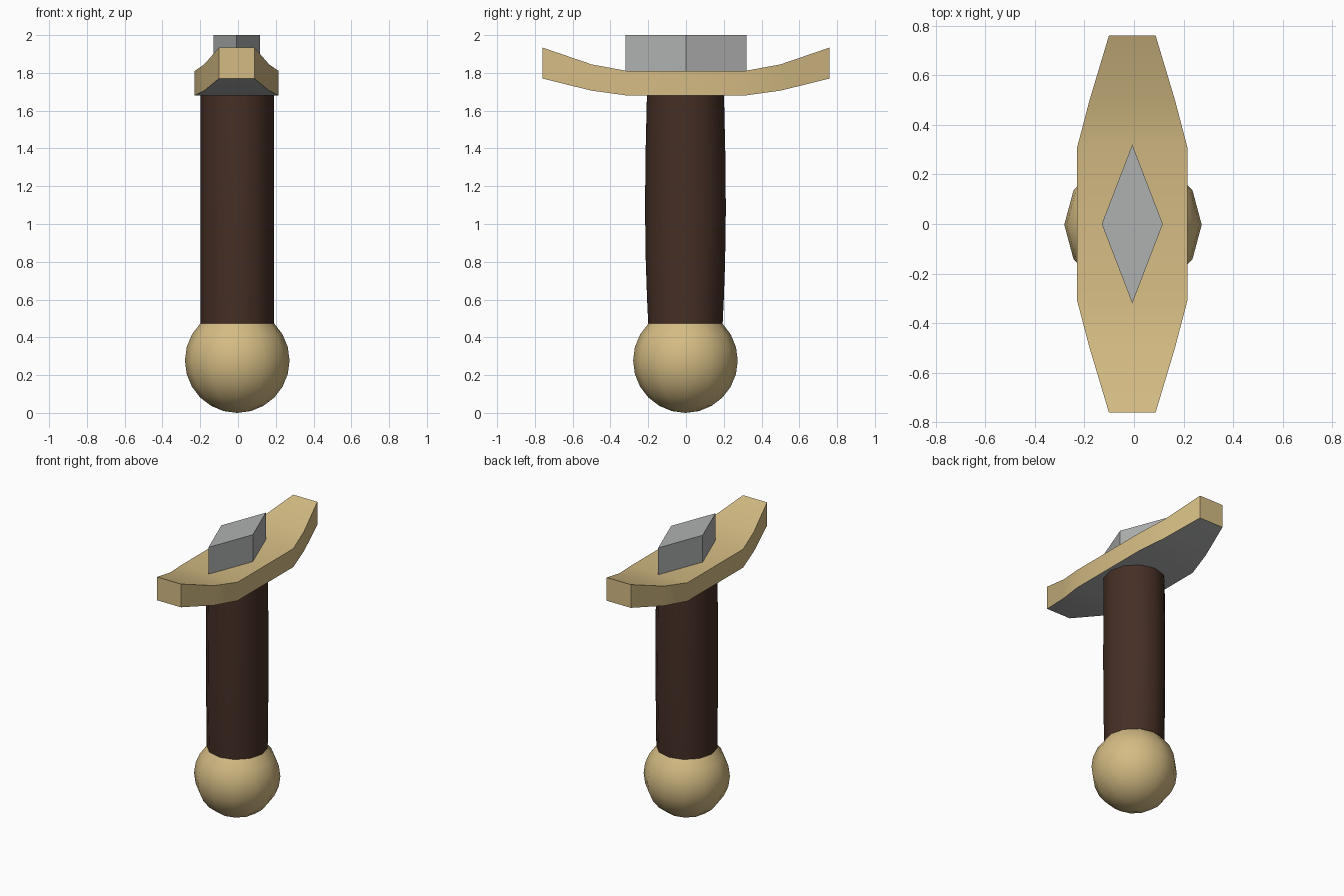
import bpy, bmesh, math

if "Cube" in bpy.data.objects:
    bpy.data.objects.remove(bpy.data.objects["Cube"])

CX = -0.004  # the hilt sits a hair left of centre


def material(name, rgb):
    m = bpy.data.materials.new(name)
    m.diffuse_color = (*rgb, 1.0)
    m.use_nodes = True
    m.node_tree.nodes["Principled BSDF"].inputs["Base Color"].default_value = m.diffuse_color
    return m


gold = material("pale gold", (0.66, 0.50, 0.23))
steel = material("steel grey", (0.43, 0.44, 0.435))
leather = material("dark brown leather", (0.060, 0.028, 0.019))


def loft(name, rings, mats, cap_start=True, cap_end=True, smooth=True):
    """Skin a list of equal-length vertex rings."""
    bm = bmesh.new()
    loops = [[bm.verts.new(p) for p in ring] for ring in rings]
    n = len(loops[0])
    for a, b in zip(loops, loops[1:]):
        for i in range(n):
            j = (i + 1) % n
            bm.faces.new((a[i], a[j], b[j], b[i]))
    if cap_start:
        bm.faces.new(loops[0][::-1])
    if cap_end:
        bm.faces.new(loops[-1])
    bmesh.ops.remove_doubles(bm, verts=bm.verts, dist=1e-5)
    bmesh.ops.recalc_face_normals(bm, faces=bm.faces)
    me = bpy.data.meshes.new(name)
    bm.to_mesh(me)
    bm.free()
    ob = bpy.data.objects.new(name, me)
    bpy.context.collection.objects.link(ob)
    for m in mats:
        me.materials.append(m)
    if smooth:
        bpy.ops.object.select_all(action='DESELECT')
        ob.select_set(True)
        bpy.context.view_layer.objects.active = ob
        bpy.ops.object.shade_smooth_by_angle(angle=math.radians(35))
    return ob


def oval(rx, ry, z, n=12):
    return [(CX + rx * math.cos(math.tau * i / n),
             ry * math.sin(math.tau * i / n) - 0.003, z) for i in range(n)]


# Pommel: twelve-sided ball, cut off where the grip begins
R = 0.277
angles = [math.radians(a) for a in range(-90, 46, 15)]
balls = [oval(max(R * math.cos(a), 1e-7), max(R * math.cos(a), 1e-7),
              R + R * math.sin(a)) for a in angles]
loft("pommel", balls[1:], [gold], cap_start=False, cap_end=False)
me = bpy.data.objects["pommel"].data
bm = bmesh.new()
bm.from_mesh(me)
low = [e for e in bm.edges if e.is_boundary and e.verts[0].co.z < R]
tip = bm.verts.new((CX, -0.003, 0.0))
for e in low:
    f = bm.faces.new((*e.verts, tip))
    f.smooth = True
bmesh.ops.recalc_face_normals(bm, faces=bm.faces)
if sum(f.normal.z for f in bm.faces if tip in f.verts) > 0:
    bmesh.ops.reverse_faces(bm, faces=bm.faces)
bm.to_mesh(me)
bm.free()

# Grip: straight from the front, slightly swollen from the side
grip = [(0.473, 0.197), (0.60, 0.203), (0.80, 0.210), (1.08, 0.214),
        (1.38, 0.211), (1.68, 0.204)]
loft("grip", [oval(0.195, ry, z) for z, ry in grip], [leather],
     cap_start=False, cap_end=False)

# Guard: upswept tapering bar, mirrored front to back
half = [(0.31, 0.222, 1.68, 1.81), (0.50, 0.172, 1.706, 1.845),
        (0.76, 0.094, 1.77, 1.934)]
stations = [(-y, w, b, t) for y, w, b, t in reversed(half)] + half
gx = -0.007
guard = loft("crossguard",
             [[(gx - w, y, b), (gx + w, y, b), (gx + w, y, t), (gx - w, y, t)]
              for y, w, b, t in stations], [gold, steel])
for p in guard.data.polygons:  # grey underside
    if p.normal.z < -0.7:
        p.material_index = 1

# Blade stub: diamond section
loft("blade_stub",
     [[(gx - 0.123, 0, z), (gx, -0.32, z), (gx + 0.123, 0, z), (gx, 0.32, z)]
      for z in (1.81, 2.0)], [steel], smooth=False)
